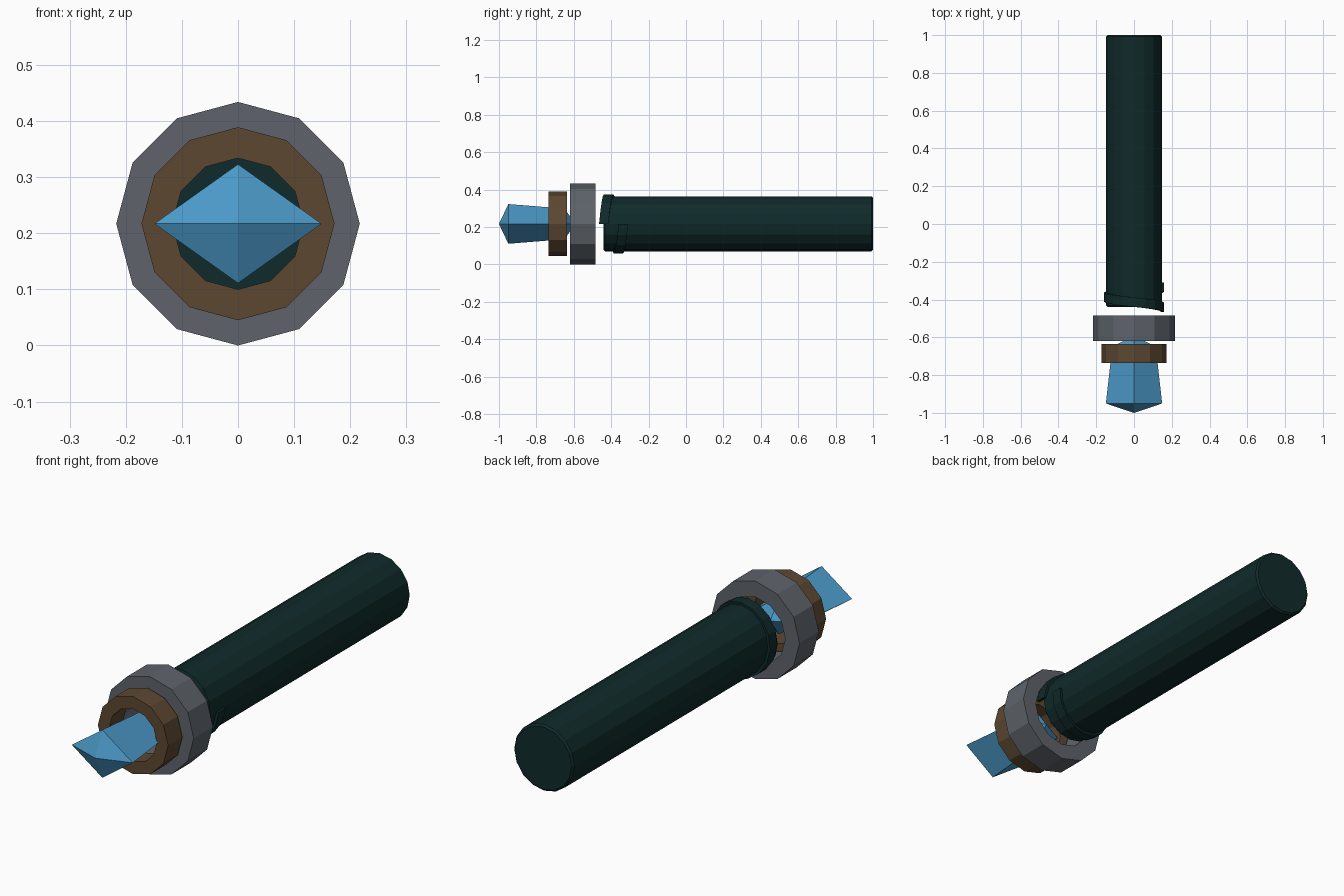
import bpy
import bmesh
from math import cos, sin, pi

AXIS_Z = 0.217

cube = bpy.data.objects.get("Cube")
if cube:
    bpy.data.objects.remove(cube, do_unlink=True)


def material(name, color):
    mat = bpy.data.materials.new(name)
    mat.use_nodes = True
    rgba = (*color, 1.0)
    mat.diffuse_color = rgba
    mat.node_tree.nodes["Principled BSDF"].inputs["Base Color"].default_value = rgba
    return mat


def finish(name, bm, mat):
    bmesh.ops.recalc_face_normals(bm, faces=bm.faces)
    mesh = bpy.data.meshes.new(name)
    bm.to_mesh(mesh)
    bm.free()
    mesh.materials.append(mat)
    obj = bpy.data.objects.new(name, mesh)
    obj.location.z = AXIS_Z
    bpy.context.collection.objects.link(obj)
    return obj


def sweep(name, profile, sides, mat, hollow=False, pitch=0.0):
    """Turn (radius, y) points about the y axis; pitch makes a one-turn helix."""
    bm = bmesh.new()
    helix = pitch != 0
    rings = []
    for i in range(sides + 1 if helix else sides):
        a = 2 * pi * i / sides
        rings.append([bm.verts.new((r * cos(a), y + pitch * i / sides, r * sin(a)))
                      for r, y in profile])
    n = len(profile)
    for i in range(sides):
        a, b = rings[i], rings[(i + 1) % len(rings)]
        for j in range(n if hollow else n - 1):
            k = (j + 1) % n
            bm.faces.new((a[j], a[k], b[k], b[j]))
    # Close the strip ends, or cap a solid turned shape
    if helix:
        bm.faces.new(rings[0])
        bm.faces.new(rings[-1])
    elif not hollow:
        bm.faces.new([r[0] for r in rings])
        bm.faces.new([r[-1] for r in rings])
    return finish(name, bm, mat)


def band(inner, outer, front, back):
    return [(inner, front), (outer, front), (outer, back), (inner, back)]


steel = material("steel grey", (0.112, 0.127, 0.147))
bronze = material("bronze brown", (0.108, 0.064, 0.031))
blue = material("crystal blue", (0.07, 0.32, 0.58))
dark = material("dark teal", (0.005, 0.023, 0.023))

# Grip with a small chamfer at each end
sweep("grip", [(0.139, -0.44), (0.147, -0.432), (0.147, 0.992), (0.139, 1.0)], 16, dark)

# One turn of wrap around the front of the grip
sweep("grip_wrap", band(0.144, 0.158, -0.465, -0.415), 16, dark, True, 0.105)

# Collar rings
sweep("large_ring", band(0.147, 0.217, -0.62, -0.485), 12, steel, True)
sweep("small_ring", band(0.117, 0.172, -0.735, -0.635), 12, bronze, True)

# Four-sided crystal, pointed at both ends
bm = bmesh.new()
front_tip = bm.verts.new((0, -1.0, 0))
back_tip = bm.verts.new((0, -0.59, 0))
front, back = [
    [bm.verts.new((w * cos(i * pi / 2), y, h * sin(i * pi / 2))) for i in range(4)]
    for w, h, y in ((0.149, 0.106, -0.95), (0.115, 0.082, -0.65))]
for i in range(4):
    k = (i + 1) % 4
    bm.faces.new((front_tip, front[i], front[k]))
    bm.faces.new((front[i], back[i], back[k], front[k]))
    bm.faces.new((back_tip, back[k], back[i]))
finish("crystal", bm, blue)
